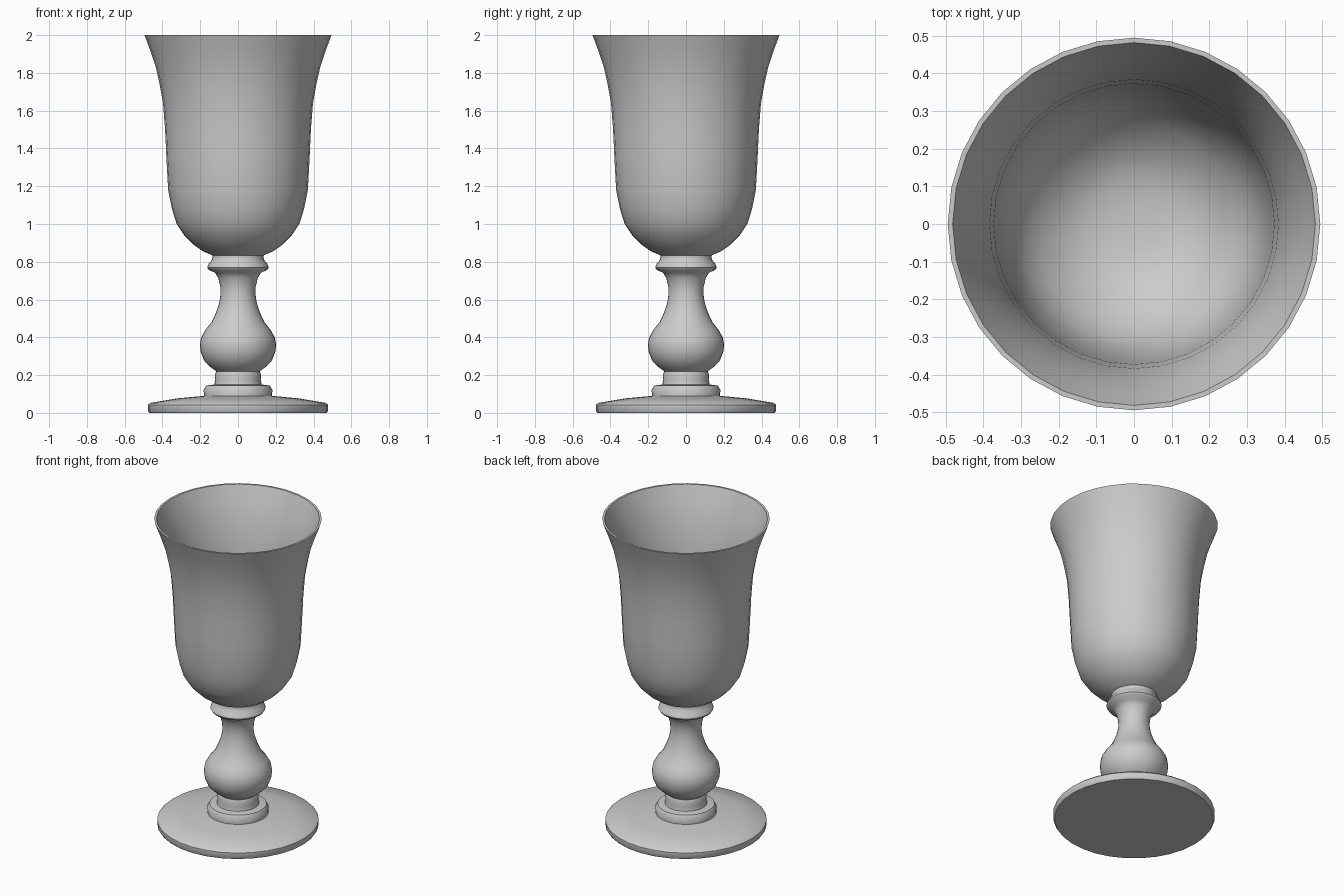
import bpy, bmesh, math

SIDES = 32


def lathe(name, profile):
    """Spin a (radius, z) profile, listed bottom to top on the outside, about z."""
    bm = bmesh.new()
    rings = []
    for r, z in profile:
        if r == 0:
            rings.append([bm.verts.new((0, 0, z))] * SIDES)
        else:
            rings.append([bm.verts.new((r * math.cos(2 * math.pi * i / SIDES),
                                        r * math.sin(2 * math.pi * i / SIDES), z))
                          for i in range(SIDES)])
    for a, b in zip(rings, rings[1:]):
        for i in range(SIDES):
            j = (i + 1) % SIDES
            bm.faces.new(dict.fromkeys((a[i], a[j], b[j], b[i])))
    mesh = bpy.data.meshes.new(name)
    bm.to_mesh(mesh)
    bm.free()
    obj = bpy.data.objects.new(name, mesh)
    bpy.context.collection.objects.link(obj)
    bpy.ops.object.select_all(action='DESELECT')
    obj.select_set(True)
    bpy.context.view_layer.objects.active = obj
    bpy.ops.object.shade_smooth_by_angle(angle=math.radians(35))
    return obj


# Foot: flat disc with a shallow slope and a stepped collar
lathe("foot", [(0, 0), (0.47, 0), (0.477, 0.01), (0.477, 0.042), (0.465, 0.053),
               (0.32, 0.077), (0.18, 0.09), (0.182, 0.122), (0.168, 0.145), (0.125, 0.15)])

# Stem: baluster bulb, narrow neck and upper ring
lathe("stem", [(0.125, 0.15), (0.12, 0.175), (0.123, 0.2), (0.115, 0.22), (0.145, 0.242),
               (0.178, 0.275), (0.197, 0.32), (0.202, 0.36), (0.195, 0.4), (0.172, 0.44),
               (0.14, 0.48), (0.117, 0.53), (0.1, 0.58), (0.092, 0.63), (0.094, 0.67),
               (0.105, 0.715), (0.122, 0.742), (0.155, 0.757), (0.163, 0.77), (0.155, 0.79),
               (0.138, 0.81), (0.135, 0.825), (0.135, 0.834)])

# Bowl: thin-walled flared cup, outside up to the rim then down the inside
outer = [(0.135, 0.834), (0.185, 0.855), (0.235, 0.89), (0.285, 0.94), (0.325, 1.0), (0.35, 1.08),
         (0.37, 1.18), (0.379, 1.35), (0.386, 1.5), (0.397, 1.64), (0.415, 1.74),
         (0.435, 1.83), (0.465, 1.92), (0.495, 2.0)]
inner = [(r - 0.013, z if z == 2 else z + 0.012 * max(0, (1.2 - z) / 0.37))
         for r, z in reversed(outer)]
lathe("bowl", outer + inner + [(0.06, 0.836), (0, 0.834)])
